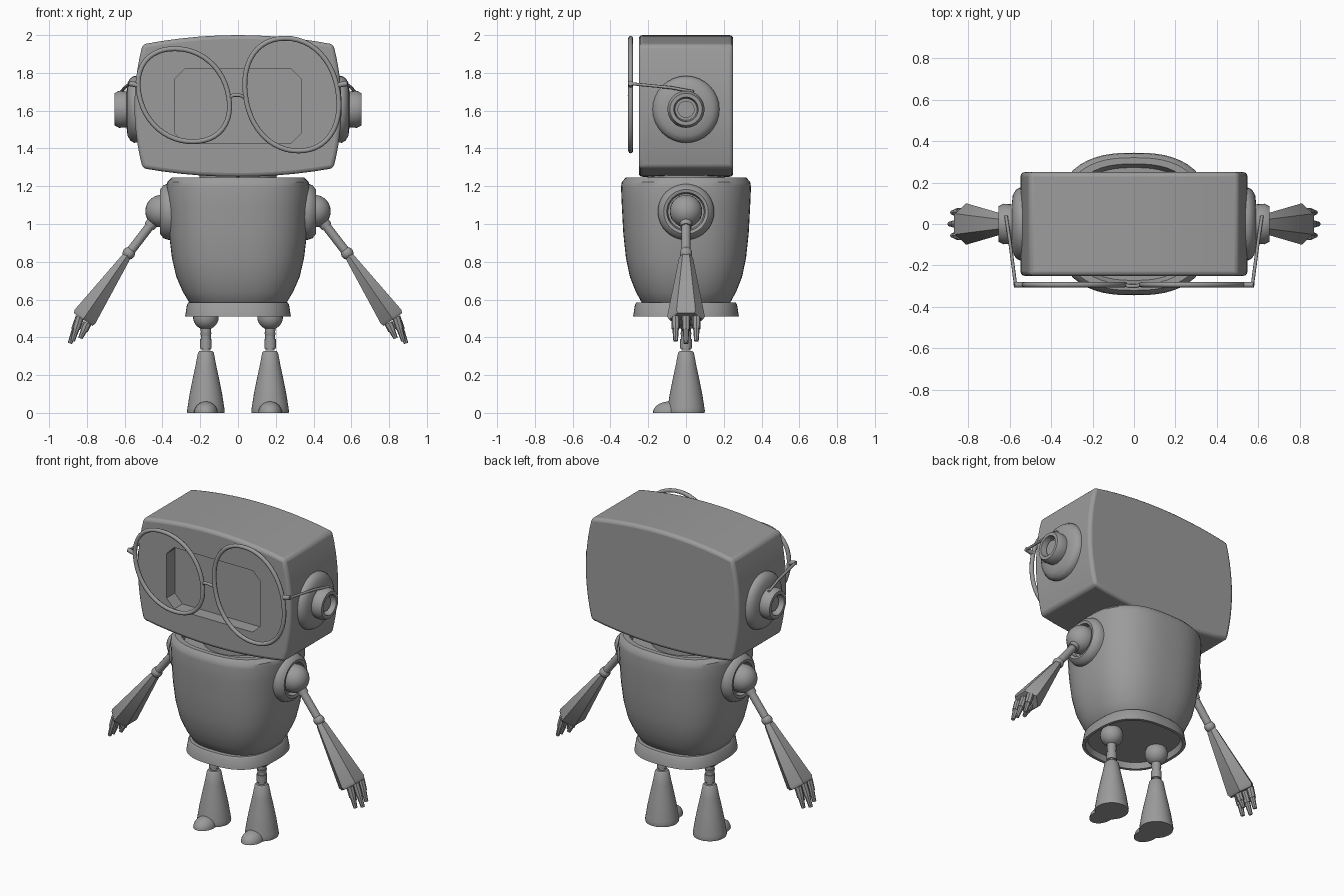
import bpy, bmesh
from math import sin, cos, pi, radians
from mathutils import Vector, Matrix

cube = bpy.data.objects.get("Cube")
if cube:
    bpy.data.objects.remove(cube, do_unlink=True)

GREY = (0.33, 0.33, 0.33, 1)
grey = bpy.data.materials.new("plain grey")
grey.use_nodes = True
grey.diffuse_color = GREY
grey.node_tree.nodes["Principled BSDF"].inputs["Base Color"].default_value = GREY


def activate(ob):
    bpy.ops.object.select_all(action='DESELECT')
    ob.select_set(True)
    bpy.context.view_layer.objects.active = ob


def smooth(ob, angle=35):
    activate(ob)
    bpy.ops.object.shade_smooth_by_angle(angle=radians(angle))


def finish(name, bm):
    bmesh.ops.recalc_face_normals(bm, faces=bm.faces)
    me = bpy.data.meshes.new(name)
    bm.to_mesh(me)
    bm.free()
    ob = bpy.data.objects.new(name, me)
    bpy.context.collection.objects.link(ob)
    me.materials.append(grey)
    smooth(ob)
    return ob


def rounded(i, n, power):
    """Unit point i of n on a circle (power 2) or a squarer oval."""
    a = pi / 2 + 2 * pi * i / n
    k = (abs(cos(a)) ** power + abs(sin(a)) ** power) ** (-1 / power)
    return cos(a) * k, sin(a) * k


def lathe(name, pts, loc=(0, 0, 0), axis=(0, 0, 1), segs=32, scale=(1, 1), power=2):
    """Sweep (radius, height) points around an axis."""
    bm = bmesh.new()
    plan = [rounded(i, segs, power) for i in range(segs)]
    rings = [[bm.verts.new((r * u * scale[0], r * v * scale[1], h)) for u, v in plan] for r, h in pts]
    for a, b in zip(rings, rings[1:]):
        for i in range(segs):
            j = (i + 1) % segs
            bm.faces.new((a[i], a[j], b[j], b[i]))
    bmesh.ops.remove_doubles(bm, verts=bm.verts, dist=1e-5)
    turn = Vector((0, 0, 1)).rotation_difference(Vector(axis))
    bm.transform(Matrix.Translation(loc) @ turn.to_matrix().to_4x4())
    return finish(name, bm)


def ball(name, loc, r):
    bm = bmesh.new()
    bmesh.ops.create_uvsphere(bm, u_segments=24, v_segments=14, radius=r)
    bm.transform(Matrix.Translation(loc))
    return finish(name, bm)


def rod(name, a, b, r1, r2, segs=12):
    a, b = Vector(a), Vector(b)
    n = (b - a).length
    return lathe(name, [(0, 0), (r1, 0), (r2, n), (0, n)], a, b - a, segs)


def prism(name, outline, y0, y1):
    """Extrude an (x, z) outline from y0 to y1."""
    bm = bmesh.new()
    face = bm.faces.new([bm.verts.new((x, y0, z)) for x, z in outline])
    ext = bmesh.ops.extrude_face_region(bm, geom=[face])
    bmesh.ops.translate(bm, vec=(0, y1 - y0, 0),
                        verts=[v for v in ext["geom"] if isinstance(v, bmesh.types.BMVert)])
    return finish(name, bm)


def wire(name, pts, r, cyclic=False):
    cu = bpy.data.curves.new(name, 'CURVE')
    cu.dimensions = '3D'
    cu.bevel_depth = r
    cu.bevel_resolution = 2
    cu.use_fill_caps = True
    sp = cu.splines.new('POLY')
    sp.points.add(len(pts) - 1)
    for p, co in zip(sp.points, pts):
        p.co = (*co, 1)
    sp.use_cyclic_u = cyclic
    ob = bpy.data.objects.new(name, cu)
    bpy.context.collection.objects.link(ob)
    cu.materials.append(grey)
    activate(ob)
    bpy.ops.object.convert(target='MESH')
    smooth(bpy.context.object, 50)


# Head: bulged block with a recessed eight-sided screen
N = 10
steps = [-1 + 2 * i / N for i in range(N)]
CX, MZ, HZ = 0.505, 1.623, 0.328
outline = [(CX * t, MZ - HZ - 0.045 * (1 - t * t)) for t in steps]
outline += [(CX + 0.043 * (1 - t * t), MZ + HZ * t) for t in steps]
outline += [(-CX * t, MZ + HZ + 0.049 * (1 - t * t)) for t in steps]
outline += [(-CX - 0.043 * (1 - t * t), MZ - HZ * t) for t in steps]
head = prism("head", outline, -0.25, 0.25)
W, H, C, SZ = 0.335, 0.198, 0.055, 1.625
screen = []
for sx, sz in ((1, 1), (-1, 1), (-1, -1), (1, -1)):
    corner = [(sx * W, SZ + sz * (H - C)), (sx * (W - C), SZ + sz * H)]
    screen += corner if sx * sz > 0 else corner[::-1]
cutter = prism("screen_cutter", screen, -0.4, -0.165)
cutter.hide_render = True
bevel = head.modifiers.new("soft edges", 'BEVEL')
bevel.width, bevel.segments, bevel.limit_method = 0.02, 3, 'ANGLE'
cut = head.modifiers.new("screen recess", 'BOOLEAN')
cut.object, cut.operation, cut.solver = cutter, 'DIFFERENCE', 'EXACT'
activate(head)
for m in ("soft edges", "screen recess"):
    bpy.ops.object.modifier_apply(modifier=m)
bpy.data.objects.remove(cutter, do_unlink=True)
smooth(head)

# Squarish body, neck and hollow base skirt
lathe("body", [(0, .55), (.2, .555), (.235, .585), (.265, .64), (.297, .72), (.318, .82),
               (.332, .95), (.34, 1.1), (.344, 1.195), (.34, 1.222), (.32, 1.245),
               (.29, 1.245), (.272, 1.2), (0, 1.2)], segs=64, scale=(1.1, 1), power=2.6)
lathe("neck", [(0, 1.18), (.205, 1.18), (.205, 1.28), (0, 1.28)], segs=48)
lathe("base_skirt", [(0, .585), (.262, .585), (.27, .575), (.28, .51), (.262, .51),
                     (.25, .545), (0, .545)], segs=64, power=2.6)

for s, side in ((1, "left"), (-1, "right")):
    # Ear dish with hollow knob
    lathe(side + "_ear", [(0, .5), (.175, .5), (.177, .55), (.165, .57), (.14, .585), (.095, .59),
                          (.098, .63), (.085, .655), (.065, .655), (.058, .615), (.045, .615),
                          (.045, .63), (0, .63)], (0, 0, 1.607), (s, 0, 0), 32)

    # Shoulder socket and arm
    lathe(side + "_shoulder_socket", [(.146, .3), (.149, .37), (.14, .395), (.118, .412),
                                      (.102, .408), (.095, .375), (0, .375)],
          (0, 0, 1.065), (s, 0, 0), 40)
    ball(side + "_shoulder", (s * .405, 0, 1.068), .086)
    elbow = Vector((s * .578, 0, .845))
    rod(side + "_upper_arm", (s * .42, 0, 1.05), elbow, .024, .024)
    rod(side + "_arm_collar", (s * .43, 0, 1.038), (s * .47, 0, .985), .036, .03)
    ball(side + "_elbow", elbow, .033)
    hand = Vector((s * .82, 0, .495))
    along = (hand - elbow).normalized()
    out = Vector((s * .78, 0, .62))
    lathe(side + "_forearm", [(0, .015), (.03, .015), (.038, .035), (.1, .408), (.09, .426), (0, .426)],
          elbow, along, 6, (.76, 1))

    # Three stubby fingers and a thumb
    digits = [(y, out * .022, (s * x, y, z)) for y, x, z in
              ((-.055, .876, .38), (0, .89, .368), (.055, .876, .38))]
    digits.append((0, out * -.03, (s * .835, 0, .395)))
    for i, (y, shift, tip) in enumerate(digits):
        root = hand + shift + Vector((0, y, 0))
        tip = Vector(tip)
        mid = root.lerp(tip, .5)
        name = f"{side}_finger_{i + 1}" if i < 3 else side + "_thumb"
        rod(name + "_base", root, mid, .023, .021, 8)
        rod(name + "_tip", mid, tip, .017, .012, 8)

    # Leg with bell-shaped foot and toe cap
    x = s * .17
    ball(side + "_hip", (x, 0, .508), .068)
    rod(side + "_thigh", (x, 0, .33), (x, 0, .46), .024, .028)
    rod(side + "_knee", (x, 0, .342), (x, 0, .39), .031, .031)
    rod(side + "_thigh_collar", (x, 0, .405), (x, 0, .425), .026, .03)
    lathe(side + "_foot", [(0, .328), (.034, .328), (.042, .318), (.055, .25), (.07, .18), (.086, .1),
                           (.097, .03), (.1, .01), (.098, 0), (0, 0)], (x, 0, 0))
    dome = [(.085 * cos(t * pi / 16), .06 * sin(t * pi / 16)) for t in range(9)]
    lathe(side + "_toe", [(0, 0)] + dome, (x, -.09, 0), segs=24, scale=(.74, 1))

    # Glasses temple and hinge
    wire(side + "_hinge", [(s * .53, -.293, 1.735), (s * .578, -.293, 1.745)], .014)
    wire(side + "_temple", [(s * .572, -.293, 1.743), (s * .6, -.08, 1.722), (s * .618, .04, 1.7)], .008)

# Mismatched, slightly leaning spectacle rims and their bridge
for name, cx, cz, rx, rz, lean in (("left_rim", .285, 1.685, .246, .298, .035),
                                   ("right_rim", -.287, 1.682, .236, .246, .048)):
    loop = [rounded(i, 48, 2.15) for i in range(48)]
    wire(name, [(cx + rx * u - lean * v, -.293, cz + rz * v) for u, v in loop], .013, True)
wire("bridge", [(-.045, -.293, 1.67), (-.025, -.3, 1.682), (.01, -.3, 1.682), (.035, -.293, 1.67)], .009)
